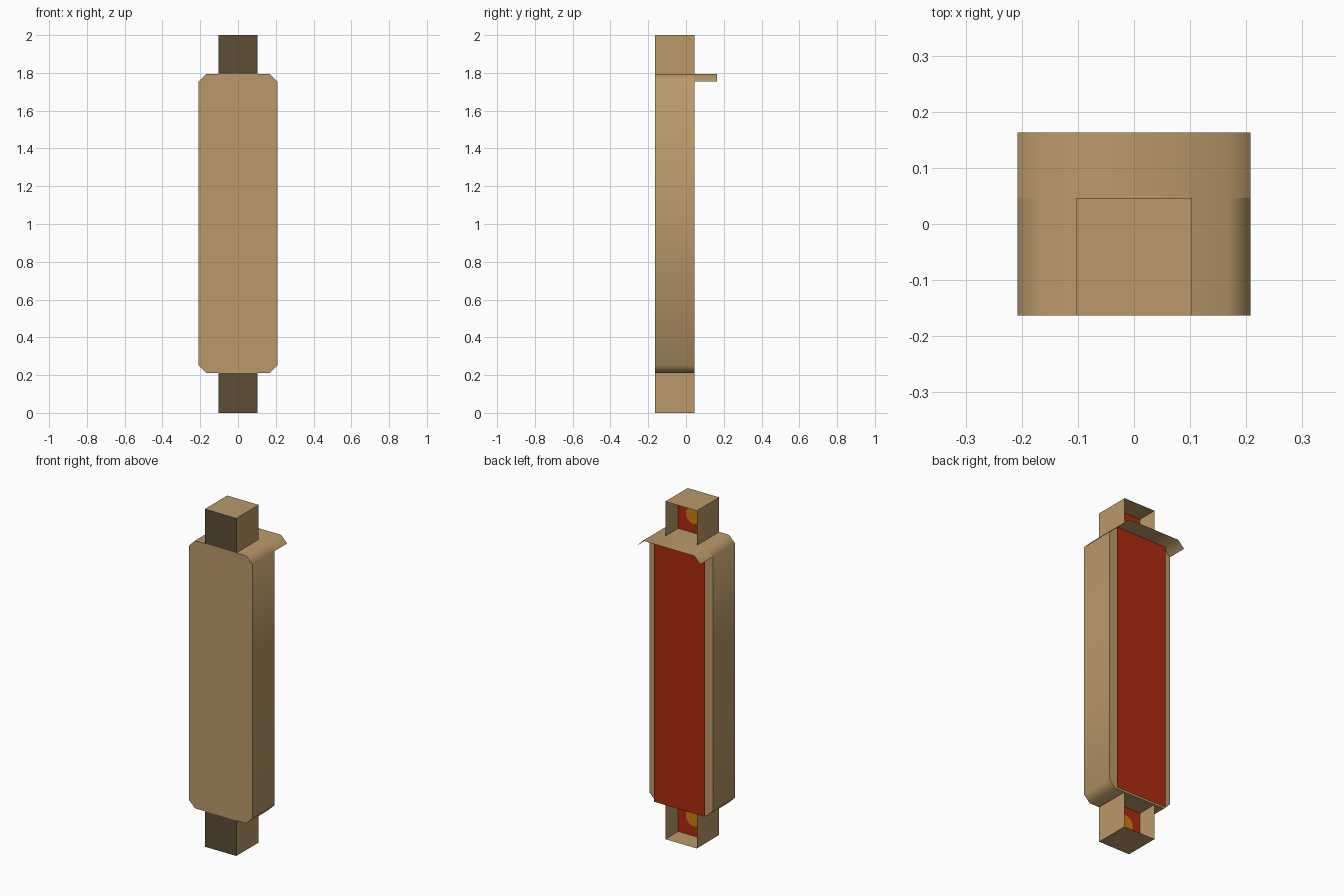
import bpy, bmesh, math
from mathutils import Matrix

if "Cube" in bpy.data.objects:
    bpy.data.objects.remove(bpy.data.objects["Cube"])


def material(name, hex_code):
    """Flat colour material from an sRGB hex code."""
    lin = []
    for i in (0, 2, 4):
        c = int(hex_code[i:i + 2], 16) / 255
        lin.append(c / 12.92 if c <= 0.04045 else ((c + 0.055) / 1.055) ** 2.4)
    m = bpy.data.materials.new(name)
    m.diffuse_color = (*lin, 1)
    m.use_nodes = True
    m.node_tree.nodes["Principled BSDF"].inputs["Base Color"].default_value = m.diffuse_color
    return m


TAN = material("tan", "BA996A")
BROWN = material("dark brown", "5D4D35")
RED = material("brick red", "AE2B10")
ORANGE = material("amber", "CB7F10")

FRONT, BACK, LIP = -0.163, 0.046, 0.163   # y positions
W, C = 0.208, 0.04                        # half width, corner chamfer
Z0, Z1 = 0.21, 1.795                      # body bottom and top
BOX = 0.103                               # end box half width


def finish(name, bm, mats, smooth=False):
    me = bpy.data.meshes.new(name)
    bm.to_mesh(me)
    bm.free()
    ob = bpy.data.objects.new(name, me)
    bpy.context.collection.objects.link(ob)
    for m in mats:
        me.materials.append(m)
    if smooth:
        bpy.ops.object.select_all(action='DESELECT')
        ob.select_set(True)
        bpy.context.view_layer.objects.active = ob
        bpy.ops.object.shade_smooth_by_angle(angle=math.radians(50))
    return ob


def extrude_profile(bm, points, y0, y1, closed):
    """Sweep an x-z profile along y; closed profiles get end caps."""
    a = [bm.verts.new((x, y0, z)) for x, z in points]
    b = [bm.verts.new((x, y1, z)) for x, z in points]
    n = len(points)
    for i in range(n if closed else n - 1):
        j = (i + 1) % n
        bm.faces.new((a[i], b[i], b[j], a[j]))
    if closed:
        bm.faces.new(a)
        bm.faces.new(b[::-1])
        bmesh.ops.recalc_face_normals(bm, faces=bm.faces)


def panel(name, x, y, z0, z1, mat):
    """Flat rectangle facing the back."""
    bm = bmesh.new()
    bm.faces.new([bm.verts.new(p) for p in
                  ((x, y, z0), (-x, y, z0), (-x, y, z1), (x, y, z1))])
    return finish(name, bm, [mat])


# Main body with chamfered corners
top_edge = [(-W, Z1 - C), (-W + C, Z1), (W - C, Z1), (W, Z1 - C)]
bottom_edge = [(W, Z0 + C), (W - C, Z0), (-W + C, Z0), (-W, Z0 + C)]
bm = bmesh.new()
extrude_profile(bm, top_edge + bottom_edge, FRONT, BACK, True)
finish("body", bm, [TAN], smooth=True)

# Thin rain lip continuing the top edge to the back
bm = bmesh.new()
extrude_profile(bm, top_edge, BACK, LIP, False)
for f in bm.faces:
    f.normal_update()
    if f.normal.z < 0:
        f.normal_flip()
finish("rear_lip", bm, [TAN], smooth=True)

# Red panel just proud of the back
panel("back_panel", W - C, BACK + 0.014, Z0, Z1, RED)


def end_box(label, z0, z1, disc_z):
    # Thin box, open at the back, with a dark front
    bm = bmesh.new()
    size = (2 * BOX, BACK - FRONT, z1 - z0)
    mid = (0, (BACK + FRONT) / 2, (z0 + z1) / 2)
    bmesh.ops.create_cube(bm, size=1, matrix=Matrix.Translation(mid) @ Matrix.Diagonal((*size, 1)))
    bm.normal_update()
    bmesh.ops.delete(bm, geom=[f for f in bm.faces if f.normal.y > 0.5], context='FACES_ONLY')
    for f in bm.faces:
        f.material_index = 1 if f.normal.y < -0.5 else 0
    finish(label + "_box", bm, [TAN, BROWN])
    # Recessed red panel with a round amber disc
    inner = BACK - 0.12
    panel(label + "_inner_panel", BOX, inner, z0, z1, RED)
    bm = bmesh.new()
    bmesh.ops.create_circle(bm, cap_ends=True, segments=20, radius=0.05,
                            matrix=Matrix.Translation((0, inner + 0.004, disc_z))
                            @ Matrix.Rotation(-math.pi / 2, 4, 'X'))
    finish(label + "_disc", bm, [ORANGE])


end_box("upper", Z1, 2.0, 1.9)
end_box("lower", 0.0, Z0, 0.11)
